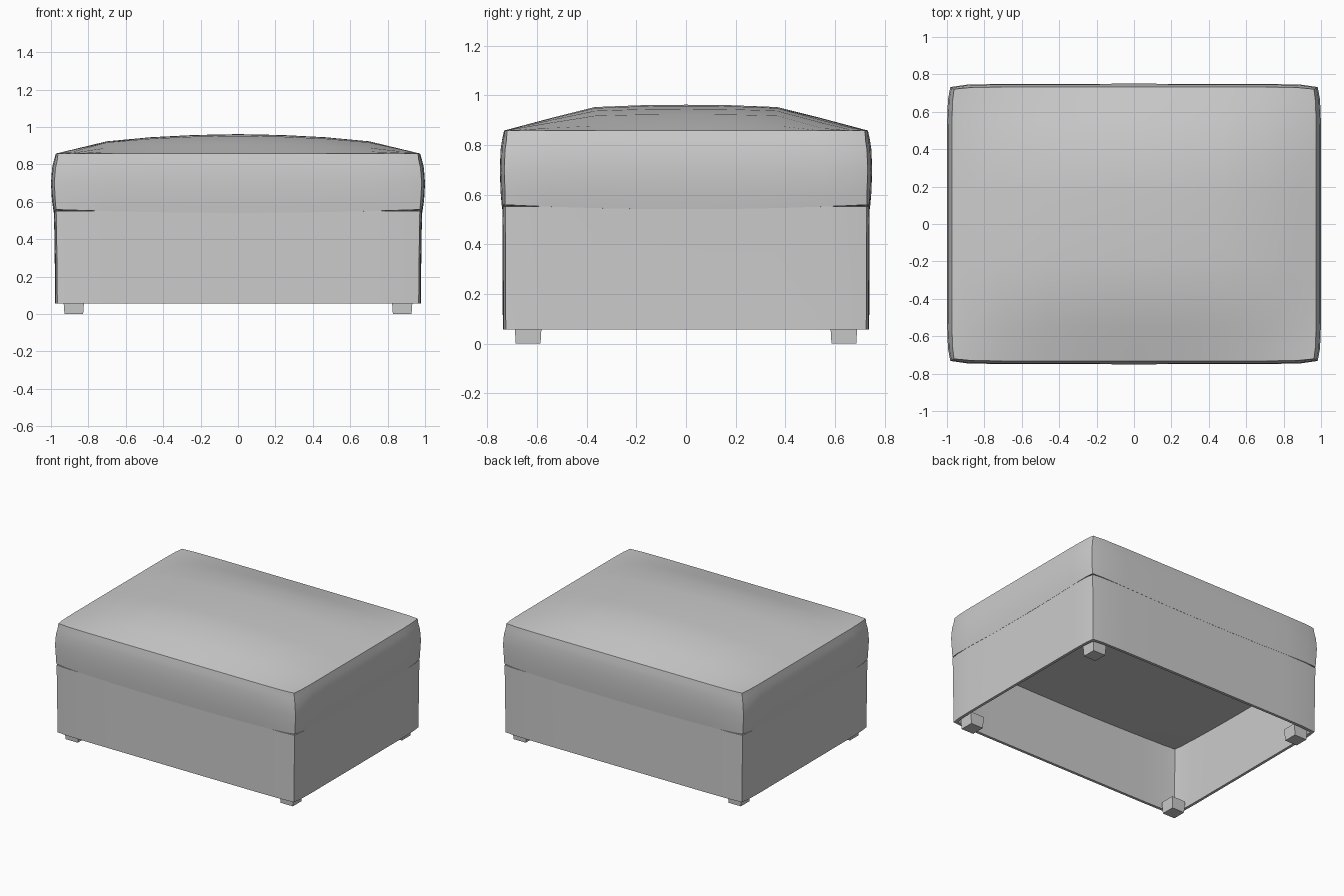
import bpy, bmesh, math

if "Cube" in bpy.data.objects:
    bpy.data.objects.remove(bpy.data.objects["Cube"])

HALF_X = [0.24, 0.48, 0.72, 0.91, 1.0]      # grid fractions across the width
HALF_Y = [0.25, 0.5, 0.75, 0.91, 1.0]       # grid fractions across the depth
US = [-u for u in reversed(HALF_X)] + [0] + HALF_X
VS = [-v for v in reversed(HALF_Y)] + [0] + HALF_Y
NU, NV = len(US), len(VS)

# index path around the edge of the grid
RIM = ([(i, 0) for i in range(NU - 1)] + [(NU - 1, j) for j in range(NV - 1)]
       + [(i, NV - 1) for i in range(NU - 1, 0, -1)] + [(0, j) for j in range(NV - 1, 0, -1)])


def lookup(t, table):
    """Piecewise linear height curve."""
    t = abs(t)
    for (a, fa), (b, fb) in zip(table, table[1:]):
        if t <= b:
            return fa + (fb - fa) * (t - a) / (b - a)
    return table[-1][1]


def plan(u, v, hx, hy, pull):
    """Plan position with the corners eased inwards."""
    return (u * (hx - pull * lookup(v, EASE)), v * (hy - pull * lookup(u, EASE)))


EASE = [(0, 0), (0.75, 0.05), (0.91, 0.3), (1, 1)]
CROWN_X = [(0, 1), (0.24, 0.955), (0.48, 0.84), (0.72, 0.63), (1, 0)]
CROWN_Y = [(0, 1), (0.25, 0.98), (0.5, 0.91), (0.75, 0.47), (1, 0)]


def bridge(bm, a, b):
    for k in range(len(a)):
        n = (k + 1) % len(a)
        bm.faces.new((a[k], a[n], b[n], b[k]))


def grid(bm, hx, hy, pull, height):
    g = [[bm.verts.new((*plan(u, v, hx, hy, pull), height(u, v))) for v in VS] for u in US]
    for i in range(NU - 1):
        for j in range(NV - 1):
            bm.faces.new((g[i][j], g[i + 1][j], g[i + 1][j + 1], g[i][j + 1]))
    return [g[i][j] for i, j in RIM]


def ring(bm, hx, hy, pull, z):
    return [bm.verts.new((*plan(US[i], VS[j], hx, hy, pull), z)) for i, j in RIM]


def finish(bm, name, angle=None):
    bmesh.ops.recalc_face_normals(bm, faces=bm.faces)
    me = bpy.data.meshes.new(name)
    bm.to_mesh(me)
    bm.free()
    ob = bpy.data.objects.new(name, me)
    bpy.context.collection.objects.link(ob)
    bpy.ops.object.select_all(action='DESELECT')
    ob.select_set(True)
    bpy.context.view_layer.objects.active = ob
    if angle:
        bpy.ops.object.shade_smooth_by_angle(angle=math.radians(angle))
    return ob


# cushion: crowned top, bulging sides, slightly sagging underside
bm = bmesh.new()
loops = [grid(bm, 0.985, 0.741, 0.012,
              lambda u, v: 0.541 + 0.018 * max(abs(u), abs(v)) ** 3 * min(abs(u), abs(v)) ** 2)]
for hx, hy, z in [(0.995, 0.747, 0.61), (1.0, 0.75, 0.70), (0.994, 0.747, 0.78), (0.985, 0.741, 0.82)]:
    loops.append(ring(bm, hx, hy, 0.018, z))
loops.append(grid(bm, 0.974, 0.733, 0.012,
                  lambda u, v: 0.858 + 0.104 * lookup(u, CROWN_X) * lookup(v, CROWN_Y)))
for a, b in zip(loops, loops[1:]):
    bridge(bm, a, b)
finish(bm, "cushion", 40)

# base: hollow upholstered frame, open underneath
bm = bmesh.new()
profile = [(0.978, 0.738, 0.056), (0.98, 0.739, 0.30), (0.984, 0.74, 0.552),
           (0.964, 0.72, 0.552), (0.96, 0.719, 0.30), (0.958, 0.718, 0.056)]
loops = [ring(bm, hx, hy, 0.012, z) for hx, hy, z in profile]
for a, b in zip(loops, loops[1:] + loops[:1]):
    bridge(bm, a, b)
finish(bm, "base_frame", 40)

# feet: short tapered blocks in each corner
for sx, side in ((-1, "left"), (1, "right")):
    for sy, end in ((-1, "front"), (1, "back")):
        bm = bmesh.new()
        bmesh.ops.create_cube(bm, size=1)
        for v in bm.verts:
            top = v.co.z > 0
            w, d = (0.112, 0.11) if top else (0.1, 0.1)
            v.co = (sx * 0.878 + v.co.x * w, sy * 0.636 + v.co.y * d, 0.085 if top else 0)
        finish(bm, f"{end}_{side}_foot")
